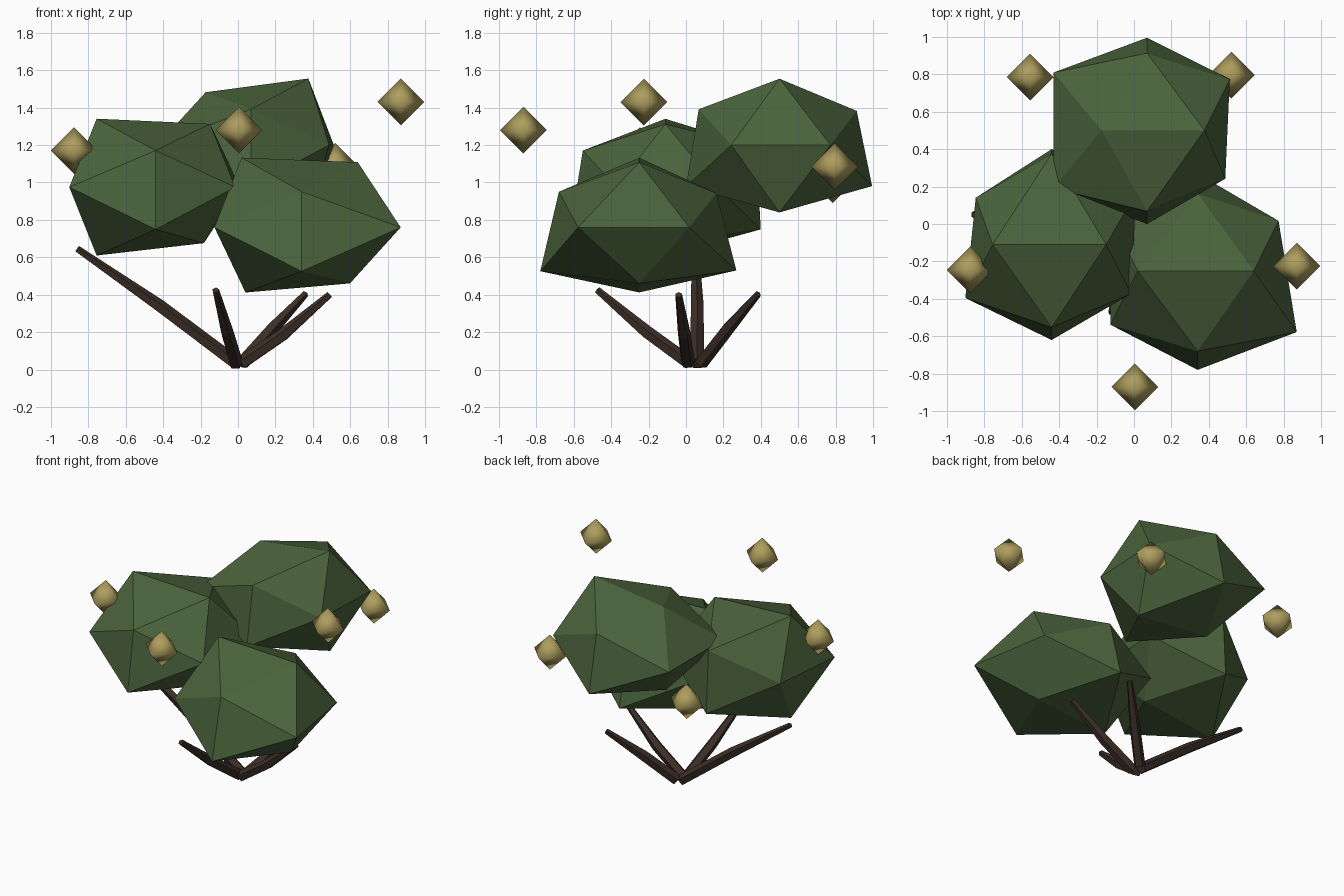
import bpy, bmesh
from mathutils import Vector

if "Cube" in bpy.data.objects:
    bpy.data.objects.remove(bpy.data.objects["Cube"])

PHI = 1.618


def material(name, color):
    m = bpy.data.materials.new(name)
    m.diffuse_color = (*color, 1)
    m.use_nodes = True
    m.node_tree.nodes["Principled BSDF"].inputs["Base Color"].default_value = m.diffuse_color
    return m


LEAF = material("leaf_green", (0.07, 0.125, 0.045))
WOOD = material("bark_brown", (0.045, 0.028, 0.02))
GOLD = material("flower_gold", (0.42, 0.34, 0.11))


def finish(bm, name, mat, smooth=False):
    bmesh.ops.recalc_face_normals(bm, faces=bm.faces)
    for f in bm.faces:
        f.smooth = smooth
    me = bpy.data.meshes.new(name)
    bm.to_mesh(me)
    bm.free()
    me.materials.append(mat)
    ob = bpy.data.objects.new(name, me)
    bpy.context.collection.objects.link(ob)
    return ob


def hull(name, points, mat, smooth=False):
    bm = bmesh.new()
    for p in points:
        bm.verts.new(p)
    bmesh.ops.convex_hull(bm, input=bm.verts)
    return finish(bm, name, mat, smooth)


# Icosahedron corners: front/back pairs, side pairs, top/bottom pairs
signs = [(-1, -1), (-1, 1), (1, -1), (1, 1)]
ICO = ([Vector((0, a * PHI, b)) for a, b in signs]
       + [Vector((a * PHI, b, 0)) for a, b in signs]
       + [Vector((a, 0, b * PHI)) for a, b in signs])


def foliage(name, center, factors):
    # flattened icosahedron, each corner pushed in or out from the centre
    size = Vector((0.30, 0.30, 0.215))
    hull(name, [Vector(center) + v * size * f for v, f in zip(ICO, factors)], LEAF)


# Leaf clumps
foliage("foliage_left", (-0.44, -0.11, 0.975),
        [1.05, 0.91, 1.05, 1.0, 0.95, 0.835, 0.875, 0.93, 1.05, 1.05, 0.86, 0.97])
foliage("foliage_right", (0.34, -0.25, 0.76),
        [1.09, 0.885, 1.07, 0.85, 0.96, 0.94, 1.09, 0.89, 1.0, 1.07, 0.86, 1.0])
foliage("foliage_back", (0.07, 0.50, 1.20),
        [1.03, 0.89, 1.02, 0.85, 1.03, 1.03, 0.86, 0.91, 0.88, 0.81, 1.035, 1.02])

# Flowers: small smooth octahedra
for i, c in enumerate([(0.005, -0.87, 1.28), (0.87, -0.225, 1.43), (-0.875, -0.245, 1.17),
                       (0.52, 0.795, 1.085), (-0.555, 0.785, 1.015)]):
    axes = [Vector(a) for a in ((1, 0, 0), (0, 1, 0), (0, 0, 1))]
    hull(f"flower_{i + 1}", [Vector(c) + a * s * 0.125 for a in axes for s in (1, -1)],
         GOLD, True)


def branch(name, path, radii, sides=5):
    # tapered tube through the path points
    bm = bmesh.new()
    pts = [Vector(p) for p in path]
    rings = []
    for i, (p, r) in enumerate(zip(pts, radii)):
        d = pts[min(i + 1, len(pts) - 1)] - pts[max(i - 1, 0)]
        rot = d.to_track_quat('Z', 'Y').to_matrix().to_4x4()
        rot.translation = p
        geo = bmesh.ops.create_circle(bm, segments=sides, radius=r, matrix=rot)
        rings.append(geo["verts"])
    for a, b in zip(rings, rings[1:]):
        for k in range(sides):
            n = (k + 1) % sides
            bm.faces.new((a[k], a[n], b[n], b[k]))
    bm.faces.new(rings[0])
    bm.faces.new(rings[-1])
    finish(bm, name, WOOD)


# Branches fanning out from the base
R = (0.038, 0.036, 0.019)
branch("branch_left", [(-0.01, 0.06, 0.032), (-0.42, 0.06, 0.34), (-0.86, 0.05, 0.645)], R)
branch("branch_front", [(-0.01, 0.02, 0.032), (-0.06, -0.21, 0.20), (-0.12, -0.475, 0.425)], R)
branch("branch_right", [(0.02, 0.01, 0.035), (0.24, -0.01, 0.185), (0.49, -0.04, 0.40)], R)
branch("branch_back", [(0.02, 0.08, 0.035), (0.18, 0.22, 0.215), (0.36, 0.385, 0.405)], R)
